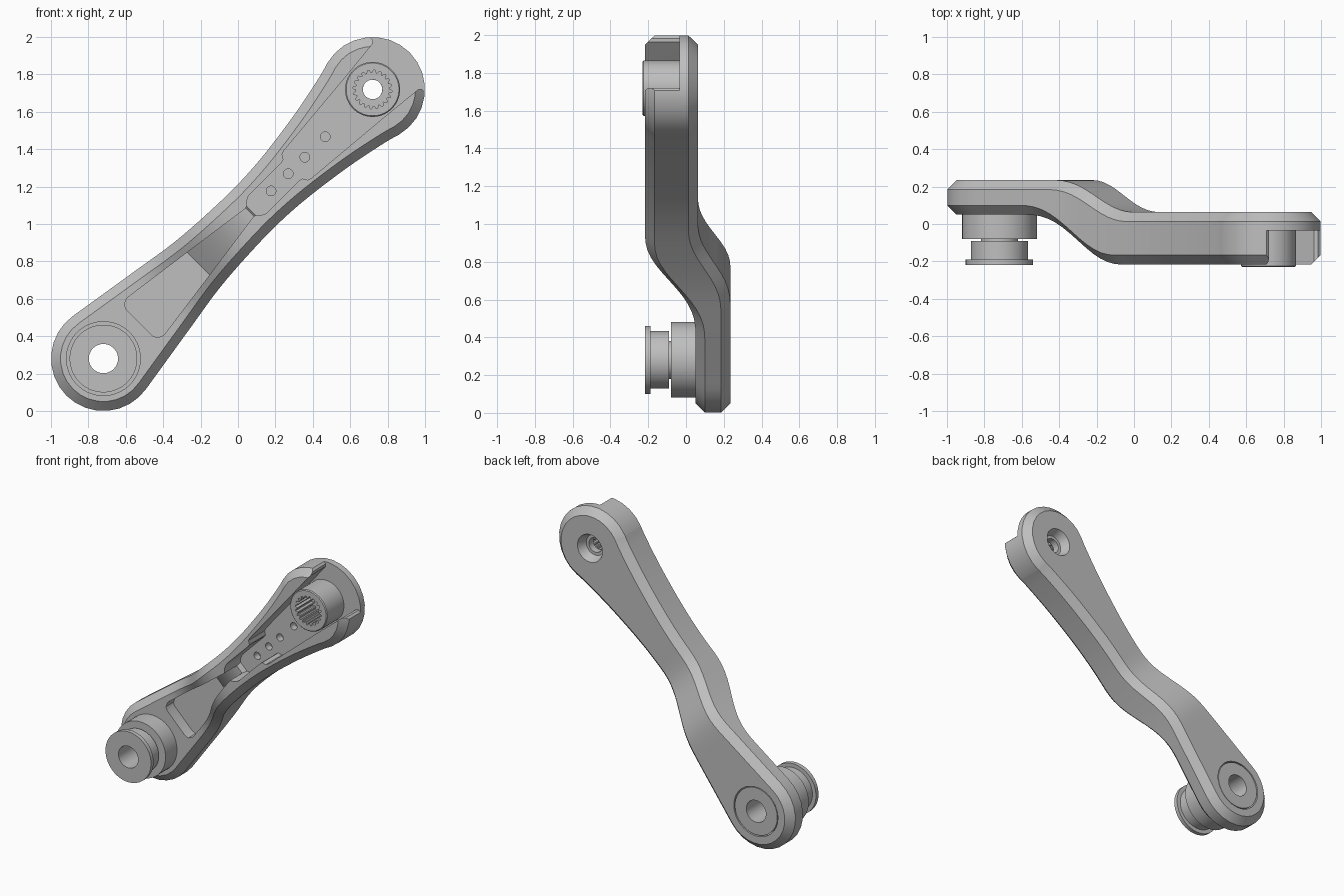
import bpy, bmesh, math
from mathutils import Vector

if "Cube" in bpy.data.objects:
    bpy.data.objects.remove(bpy.data.objects["Cube"])

C = math.sqrt(0.5)
END, RAD = 1.0175, 0.28          # hub centres along the arm axis, hub radius

metal = bpy.data.materials.new("grey_metal")
metal.diffuse_color = (0.52, 0.52, 0.52, 1)
metal.use_nodes = True
metal.node_tree.nodes["Principled BSDF"].inputs["Base Color"].default_value = metal.diffuse_color


def place(s, t, y):
    """Arm axis coordinates (along, across, depth) to world."""
    return Vector(((s - t) * C, y, 1 + (s + t) * C))


def ease(s, a, b):
    k = min(1, max(0, (s - a) / (b - a)))
    return k ** 3 * (k * (6 * k - 15) + 10)


def back(s):
    return 0.235 - 0.172 * ease(s, -0.49, 0.13)


def front(s):
    return 0.05 - 0.267 * ease(s, -0.66, 0.04)


def floor(s):
    """Pocket floor: flat, then a rounded ramp, then the level channel."""
    if s >= 0.095:
        return -0.035
    k = min(1, max(0, (s + 0.3) / 0.39))
    return 0.135 - 0.21 * math.sin(k * math.pi / 2)


def make(name, bm):
    bmesh.ops.recalc_face_normals(bm, faces=bm.faces)
    if bm.calc_volume(signed=True) < 0:
        bmesh.ops.reverse_faces(bm, faces=bm.faces)
    me = bpy.data.meshes.new(name)
    bm.to_mesh(me)
    bm.free()
    ob = bpy.data.objects.new(name, me)
    bpy.context.collection.objects.link(ob)
    me.materials.append(metal)
    return ob


def bridge(bm, a, b):
    n = len(a)
    for i in range(n):
        bm.faces.new((a[i], a[(i + 1) % n], b[(i + 1) % n], b[i]))


def lathe(name, s, profile, n=48):
    """Closed (radius, depth) profile turned about a hub axis."""
    bm = bmesh.new()
    rings = [[bm.verts.new(place(s + r * math.cos(a), r * math.sin(a), y))
              for a in (math.tau * (i + 0.5) / n for i in range(n))] for r, y in profile]
    for i in range(len(rings)):
        bridge(bm, rings[i], rings[(i + 1) % len(rings)])
    return make(name, bm)


def prism(name, s, radii, y0, y1, n, taper=1):
    """Solid plug; radii repeat around the rim, allowing a toothed outline."""
    bm = bmesh.new()
    rings = []
    for y, k in ((y0, 1), (y1, taper)):
        ring = []
        for i in range(n):
            r, a = k * radii[i % len(radii)], math.tau * (i + 0.37) / n
            ring.append(bm.verts.new(place(s + r * math.cos(a), r * math.sin(a), y)))
        rings.append(ring)
        bm.faces.new(ring)
    bridge(bm, *rings)
    return make(name, bm)


def volume(me):
    bm = bmesh.new()
    bm.from_mesh(me)
    v = bm.calc_volume(signed=True)
    bm.free()
    return v


def cut(ob, cutters):
    """Subtract each cutter in turn, keeping the first solver with a sound result."""
    for c in cutters:
        c.hide_render = True
        v0 = volume(ob.data)
        for solver in ('MANIFOLD', 'EXACT', 'FLOAT'):
            m = ob.modifiers.new("cut", 'BOOLEAN')
            m.operation, m.solver, m.object = 'DIFFERENCE', solver, c
            bpy.context.view_layer.update()
            dg = bpy.context.evaluated_depsgraph_get()
            me = bpy.data.meshes.new_from_object(ob.evaluated_get(dg))
            ob.modifiers.clear()
            if 0.3 * v0 < volume(me) < 0.99999 * v0:
                ob.data = me
                break
        bpy.data.objects.remove(c)


def finish(ob):
    bpy.ops.object.select_all(action='DESELECT')
    ob.select_set(True)
    bpy.context.view_layer.objects.active = ob
    bpy.ops.object.shade_smooth_by_angle(angle=math.radians(28))


# Half outline: round hub, smooth waist, round hub
def arc(s, a0, a1, n):
    angs = [math.radians(a0 + (a1 - a0) * i / n) for i in range(n + 1)]
    return [(s + RAD * math.cos(a), RAD * math.sin(a)) for a in angs]


left, right = arc(-END, 180, 80, 8), arc(END, 105, 0, 8)
ctrl = [left[-1], (-0.6, 0.217), (-0.3, 0.171), (0, 0.152), (0.2, 0.152),
        (0.4, 0.168), (0.65, 0.204), (0.86, 0.247), right[0]]
waist = []
for i in range(len(ctrl) - 1):
    p = [Vector(ctrl[min(max(j, 0), len(ctrl) - 1)]) for j in range(i - 1, i + 3)]
    for k in range(6):
        u = k / 6
        waist.append(tuple(0.5 * (2 * p[1] + (p[2] - p[0]) * u
                     + (2 * p[0] - 5 * p[1] + 4 * p[2] - p[3]) * u * u
                     + (3 * p[1] - p[0] - 3 * p[2] + p[3]) * u ** 3)))
half = left[:-1] + waist + right
loop = half + [(s, -t) for s, t in reversed(half[1:-1])]
N, H = len(loop), len(half)
inset = []
for i, (s, t) in enumerate(loop):
    d = (Vector(loop[(i + 1) % N]) - Vector(loop[i - 1])).normalized()
    inset.append((s + d.y * 0.05, t - d.x * 0.05))

# Arm body: four rings (chamfered back and front), capped strip by strip
bm = bmesh.new()
rings = [[bm.verts.new(place(s, t, f(s) + o)) for s, t in pts] for pts, f, o in
         ((inset, back, 0), (loop, back, -0.05), (loop, front, 0.05), (inset, front, 0))]
for a, b in zip(rings, rings[1:]):
    bridge(bm, a, b)
for ring in (rings[0], rings[3]):
    for i in range(H - 1):
        q = [ring[i], ring[i + 1], ring[N - i - 1], ring[(N - i) % N]]
        if i == 0:
            q = q[:3]
        elif i == H - 2:
            q = [q[0], q[1], q[3]]
        bm.faces.new(q)
arm = make("crank_arm", bm)

# Pocket cutter: tapered recess, narrow channel, wide bay open at the end
widths = [(-0.745, 0.10), (-0.735, 0.125), (-0.70, 0.14), (-0.3, 0.085), (0.09, 0.03),
          (0.10, 0.036), (0.115, 0.052), (0.14, 0.064), (0.16, 0.068), (0.40, 0.068),
          (0.415, 0.072), (0.43, 0.097), (0.45, 0.104), (0.95, 0.148), (1.19, 0.172),
          (1.205, 0.185), (1.21, 0.32), (1.4, 0.32)]
bm = bmesh.new()
prev = None
for (s0, w0), (s1, w1) in zip(widths, widths[1:] + [widths[-1]]):
    steps = max(1, int((s1 - s0) / 0.035)) if s0 < 0.09 else 1
    for k in range(steps):
        s, w = s0 + (s1 - s0) * k / steps, w0 + (w1 - w0) * k / steps
        y = floor(s)
        ring = [bm.verts.new(place(s, t, d)) for t, d in
                ((-w, y), (w, y), (w, -0.5), (-w, -0.5))]
        if prev:
            bridge(bm, prev, ring)
        else:
            bm.faces.new(ring)
        prev = ring
bm.faces.new(prev)
pocket = make("pocket_cutter", bm)

# Blind holes in the pocket floor, hub bores, rear recess
holes = [prism("hole_cutter", s, [0.026], -0.1, 0.015, 16) for s in (0.25, 0.38, 0.505, 0.66)]
cut(arm, [pocket, *holes,
          prism("pedal_bore_cutter", -END, [0.175], -0.3, 0.4, 48),
          prism("axle_bore_cutter", END, [0.052], -0.3, 0.3, 32),
          prism("recess_cutter", END, [0.104], 0.075, 0.0, 32, 0.7)])
finish(arm)

# Splined axle boss
boss = lathe("axle_boss", END, [(0.052, -0.23), (0.141, -0.23), (0.147, -0.224),
                                (0.147, -0.03), (0.052, -0.03)])
cut(boss, [prism("spline_cutter", END, [0.104, 0.104, 0.088, 0.088], -0.3, -0.05, 80)])
finish(boss)

# Pedal spindle: bushing, collar, neck, drum and flange with a through bore
finish(lathe("pedal_spindle", -END, [
    (0.078, 0.232), (0.168, 0.232), (0.168, 0.05), (0.2, 0.05), (0.2, -0.08),
    (0.1, -0.08), (0.1, -0.09), (0.153, -0.09), (0.153, -0.189),
    (0.181, -0.189), (0.181, -0.218), (0.078, -0.218)]))
